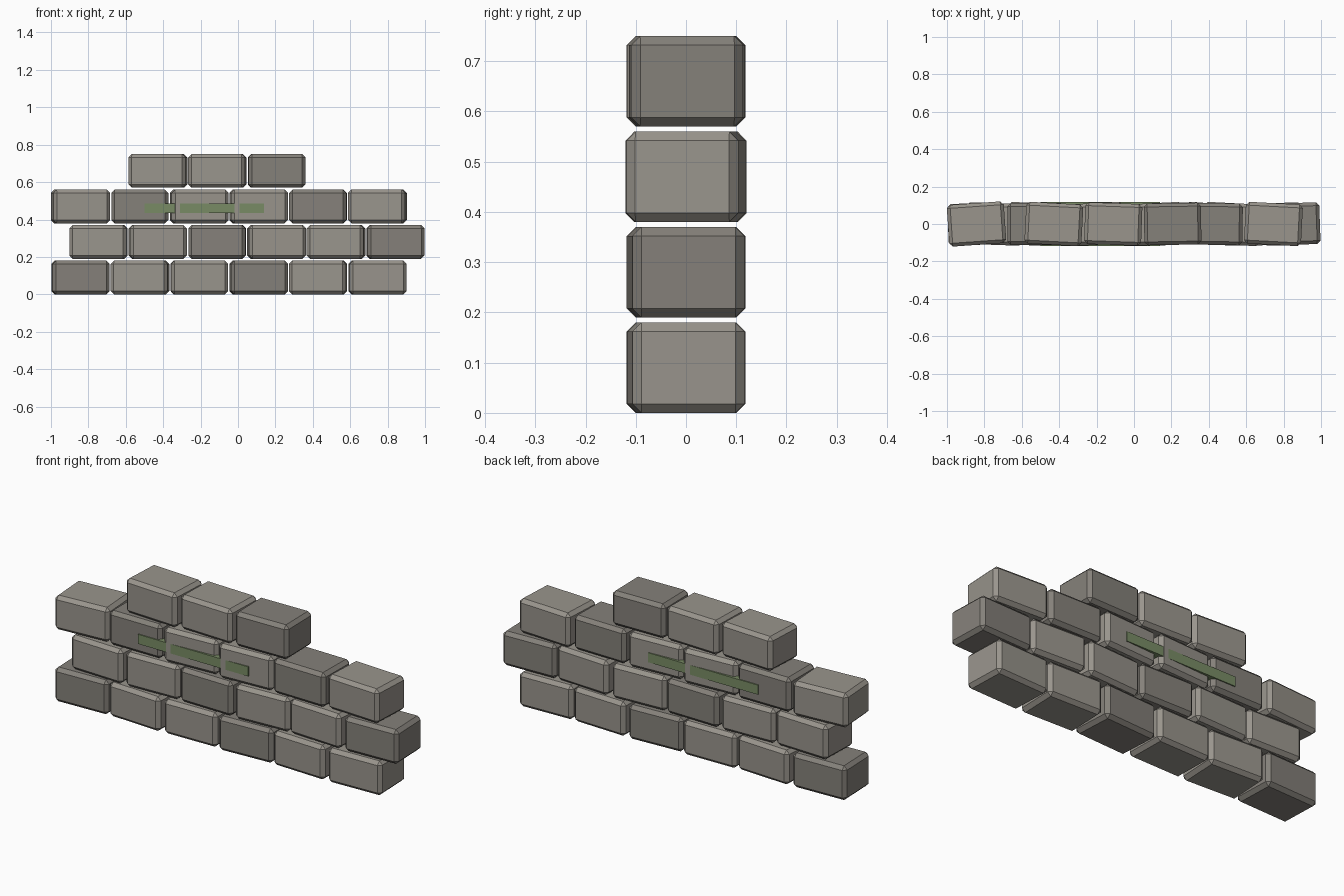
import bpy
from math import radians

if "Cube" in bpy.data.objects:
    bpy.data.objects.remove(bpy.data.objects["Cube"])


def material(name, rgb):
    m = bpy.data.materials.new(name)
    m.diffuse_color = (*rgb, 1)
    m.use_nodes = True
    m.node_tree.nodes["Principled BSDF"].inputs["Base Color"].default_value = m.diffuse_color
    return m


LIGHT = material("light_stone", (0.32, 0.30, 0.265))
DARK = material("dark_stone", (0.235, 0.22, 0.195))
MOSS = material("moss", (0.19, 0.26, 0.13))


def block(name, center, size, mat, yaw=0.0, bevel=0.0):
    bpy.ops.mesh.primitive_cube_add(size=1, location=center)
    ob = bpy.context.object
    ob.name = name
    ob.scale = size
    bpy.ops.object.transform_apply(location=False, rotation=False, scale=True)
    ob.rotation_euler.z = radians(yaw)
    ob.data.materials.append(mat)
    if bevel:
        mod = ob.modifiers.new("chamfer", 'BEVEL')
        mod.width = bevel
        mod.segments = 1
    return ob


# Courses: first block centre x, first column index, yaw of each block
PITCH = 0.3175
courses = [
    (-0.842, 0, [2, -3, 1, 3, -2, 2]),
    (-0.746, 0, [-2, 2, -1, 3, -3, 2]),
    (-0.842, 0, [4, 0, 3, 3, -1, -3]),
    (-0.746, 1, [-3, -2, 1]),
]

# Chamfered stones, every third one darker
for row, (x0, first, yaws) in enumerate(courses):
    for k, yaw in enumerate(yaws):
        col = first + k
        mat = DARK if (row + col) % 3 == 0 else LIGHT
        block(f"stone_{row}_{col}", (x0 + col * PITCH, 0, 0.09 + row * 0.19),
              (0.305, 0.223, 0.18), mat, yaw, 0.018)

# Moss strip showing through both faces of the third course
block("moss_strip", (-0.18, 0, 0.46), (0.64, 0.234, 0.05), MOSS)
